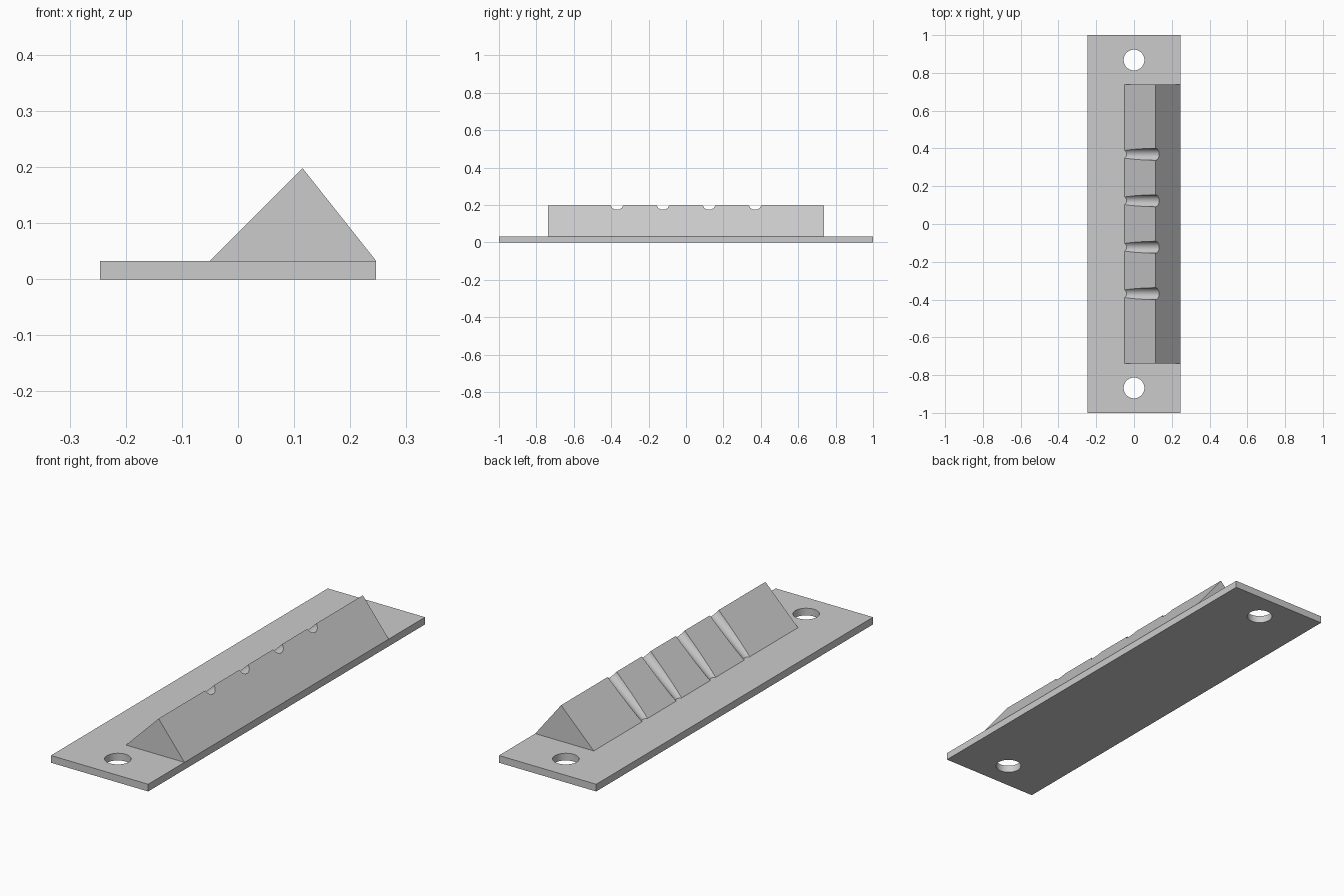
import bpy, bmesh, math
from mathutils import Matrix, Vector

if "Cube" in bpy.data.objects:
    bpy.data.objects.remove(bpy.data.objects["Cube"])

grey = bpy.data.materials.new("light grey")
grey.diffuse_color = (0.6, 0.6, 0.6, 1)
grey.use_nodes = True
grey.node_tree.nodes["Principled BSDF"].inputs["Base Color"].default_value = grey.diffuse_color


def make_object(name, bm):
    bmesh.ops.recalc_face_normals(bm, faces=bm.faces)
    mesh = bpy.data.meshes.new(name)
    bm.to_mesh(mesh)
    bm.free()
    mesh.materials.append(grey)
    ob = bpy.data.objects.new(name, mesh)
    bpy.context.collection.objects.link(ob)
    return ob


def prism(name, profile, half_length):
    """Extrude an (x, z) profile along y."""
    bm = bmesh.new()
    face = bm.faces.new([bm.verts.new((x, -half_length, z)) for x, z in profile])
    ext = bmesh.ops.extrude_face_region(bm, geom=[face])
    verts = [v for v in ext["geom"] if isinstance(v, bmesh.types.BMVert)]
    bmesh.ops.translate(bm, verts=verts, vec=(0, 2 * half_length, 0))
    return make_object(name, bm)


def cutters(name, centres, radius, depth, rotation):
    """Row of cylinders used for cutting."""
    bm = bmesh.new()
    for c in centres:
        bmesh.ops.create_cone(bm, cap_ends=True, segments=48, radius1=radius, radius2=radius,
                              depth=depth, matrix=Matrix.Translation(c) @ rotation)
    ob = make_object(name, bm)
    ob.hide_render = True
    ob.hide_set(True)
    return ob


def cut(target, cutter):
    mod = target.modifiers.new("cut", "BOOLEAN")
    mod.operation = "DIFFERENCE"
    mod.solver = "EXACT"
    mod.object = cutter
    bpy.context.view_layer.objects.active = target
    target.select_set(True)
    bpy.ops.object.modifier_apply(modifier=mod.name)
    bpy.ops.object.shade_smooth_by_angle(angle=math.radians(25))
    target.select_set(False)
    bpy.data.objects.remove(cutter)


T, W = 0.033, 0.246          # plate thickness and half width

# Base plate with a screw hole near each end
plate = prism("base_plate", [(-W, 0), (W, 0), (W, T), (-W, T)], 1.0)
cut(plate, cutters("hole_cutter", [(0, s * 0.868, T / 2) for s in (-1, 1)],
                   0.055, 0.2, Matrix.Identity(4)))

# Triangular ridge with four grooves running down the sloping face
ridge = prism("ridge", [(-0.05, T), (W, T), (0.115, 0.198)], 0.738)
slope, normal = Vector((1, 0, 1)).normalized(), Vector((-1, 0, 1)).normalized()
foot = Vector((-0.05, 0, T))
low = foot + normal * 0.025                       # axis is well clear at the foot
high = foot + slope * 0.233 + normal * 0.003      # and almost on the face at the crest
axis = high - low
rotation = axis.to_track_quat("Z", "Y").to_matrix().to_4x4()
middle = (low + high) / 2
cut(ridge, cutters("groove_cutter", [middle + Vector((0, (i - 1.5) * 0.246, 0)) for i in range(4)],
                   0.032, 0.6, rotation))
